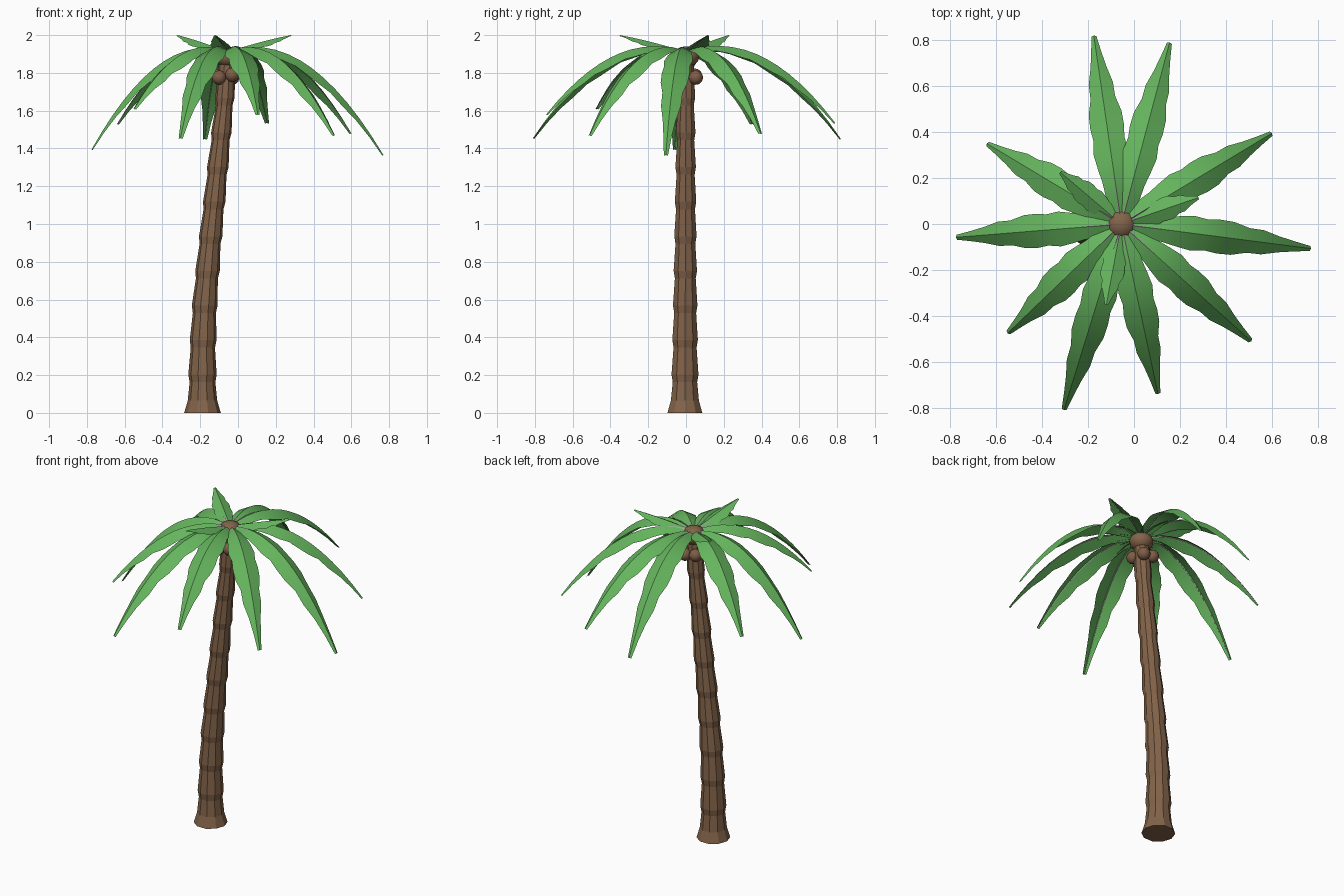
import bpy, bmesh, math
from mathutils import Vector

if "Cube" in bpy.data.objects:
    bpy.data.objects.remove(bpy.data.objects["Cube"])


def material(name, rgb):
    m = bpy.data.materials.new(name)
    m.diffuse_color = (*rgb, 1)
    m.use_nodes = True
    m.node_tree.nodes["Principled BSDF"].inputs["Base Color"].default_value = m.diffuse_color
    return m


BARK = material("bark brown", (0.225, 0.125, 0.067))
NUT = material("coconut brown", (0.21, 0.108, 0.064))
GREEN = material("leaf green", (0.13, 0.46, 0.11))
STEM = material("stem grey", (0.42, 0.40, 0.40))


def finish(bm, name, mat, smooth):
    me = bpy.data.meshes.new(name)
    bm.to_mesh(me)
    bm.free()
    ob = bpy.data.objects.new(name, me)
    bpy.context.collection.objects.link(ob)
    me.materials.append(mat)
    if smooth:
        bpy.ops.object.select_all(action='DESELECT')
        bpy.context.view_layer.objects.active = ob
        ob.select_set(True)
        bpy.ops.object.shade_smooth_by_angle(angle=math.radians(30))
    return ob


def interp(table, t):
    for (a, va), (b, vb) in zip(table, table[1:]):
        if t <= b:
            return va + (vb - va) * (t - a) / (b - a)
    return table[-1][1]


# Trunk: leaning ten-sided stack of segments, each with an overhanging lower rim
LEAN = [(0, -0.188), (0.3, -0.188), (0.6, -0.175), (0.92, -0.146),
        (1.29, -0.108), (1.7, -0.066), (1.9, -0.055)]
RADIUS = [(0, 0.075), (0.37, 0.067), (0.92, 0.058), (1.29, 0.053), (1.9, 0.043)]
profile = [(0, 0.097), (0.065, 0.078)]
for i in range(1, 10):
    z = 0.183 * i
    profile += [(z - 0.02, interp(RADIUS, z) - 0.003), (z + 0.02, interp(RADIUS, z) + 0.004)]
profile.append((1.88, 0.043))
SIDES = 10
bm = bmesh.new()
rings = []
for z, r in profile:
    cx = interp(LEAN, z)
    rings.append([bm.verts.new((cx + r * math.cos(k * math.tau / SIDES),
                                -0.006 * (1 - z / 1.9) + r * math.sin(k * math.tau / SIDES), z))
                  for k in range(SIDES)])
for a, b in zip(rings, rings[1:]):
    for k in range(SIDES):
        j = (k + 1) % SIDES
        bm.faces.new((a[k], a[j], b[j], b[k]))
bm.faces.new(rings[0][::-1])
bm.faces.new(rings[-1])
finish(bm, "trunk", BARK, False)


def ball(name, centre, r, mat, squash=1.0, u=14, v=9):
    bm = bmesh.new()
    bmesh.ops.create_uvsphere(bm, u_segments=u, v_segments=v, radius=r)
    bmesh.ops.scale(bm, verts=bm.verts, vec=(1, 1, squash))
    bmesh.ops.translate(bm, verts=bm.verts, vec=centre)
    finish(bm, name, mat, True)


# Crown heart and coconuts
HUB = Vector((-0.055, 0, 1.91))
ball("crown_heart", (-0.055, 0, 1.885), 0.07, BARK, 0.8, 12, 8)
for i, c in enumerate([(-0.10, -0.035, 1.775), (-0.03, -0.045, 1.79),
                       (-0.03, 0.052, 1.775), (-0.10, 0.047, 1.785)]):
    ball(f"coconut_{i + 1}", c, 0.038, NUT)

# Leaves: ridged fronds with a wavy outline, arching from the hub to each tip
OUTLINE = [(0, 0.026), (0.12, 0.050), (0.20, 0.055), (0.28, 0.066), (0.37, 0.076),
           (0.45, 0.068), (0.52, 0.074), (0.60, 0.072), (0.68, 0.054), (0.76, 0.053),
           (0.84, 0.035), (0.92, 0.022), (1, 0.011)]


def leaf(name, tip, rise, width):
    tip = Vector(tip)
    flat = Vector((tip.x - HUB.x, tip.y - HUB.y, 0))
    length = flat.length
    out = flat.normalized()
    side = Vector((-out.y, out.x, 0))
    bend = (tip.z - HUB.z - rise * length) / length ** 2
    blade, stem = bmesh.new(), bmesh.new()
    rows, tubes = [], []
    for t, w in OUTLINE:
        r = 0.03 + (length - 0.03) * t
        mid = HUB + out * r + Vector((0, 0, rise * r + bend * r * r))
        slope = rise + 2 * bend * r
        # edges hang perpendicular to the rib
        down = (out * slope - Vector((0, 0, 1))).normalized()
        w *= width
        rows.append([blade.verts.new(p) for p in (
            mid + side * w + down * w * 0.5, mid, mid - side * w + down * w * 0.5)])
        # slim stem under the rib, just breaking the surface near the hub
        s = 0.005 * (1 - 0.75 * t)
        core = mid + down * (0.0025 + 0.002 * min(1, t * 3))
        tubes.append([stem.verts.new(core + side * s * x + down * s * y)
                      for x, y in ((1, 0), (0, 1), (-1, 0), (0, -1))])
    for a, b in zip(rows, rows[1:]):
        for k in (0, 1):
            blade.faces.new((a[k], a[k + 1], b[k + 1], b[k]))
    for a, b in zip(tubes, tubes[1:]):
        for k in range(4):
            j = (k + 1) % 4
            stem.faces.new((a[k], a[j], b[j], b[k]))
    bmesh.ops.recalc_face_normals(stem, faces=stem.faces)
    finish(blade, name, GREEN, True)
    finish(stem, name + "_stem", STEM, True)


TIPS = [(-0.775, -0.058, 1.395), (0.77, -0.107, 1.365), (-0.64, 0.35, 1.53),
        (0.60, 0.395, 1.48), (0.51, -0.51, 1.47), (-0.55, -0.475, 1.61),
        (-0.305, -0.81, 1.455), (0.105, -0.74, 1.58), (0.155, 0.79, 1.535),
        (-0.175, 0.82, 1.45)]
for i, tip in enumerate(TIPS):
    leaf(f"leaf_{i + 1}", tip, 0.36, 1.0)
for i, tip in enumerate([(-0.32, 0.225, 2.0), (0.28, 0.115, 2.0), (-0.12, -0.35, 2.0)]):
    leaf(f"young_leaf_{i + 1}", tip, 0.32, 0.7)
